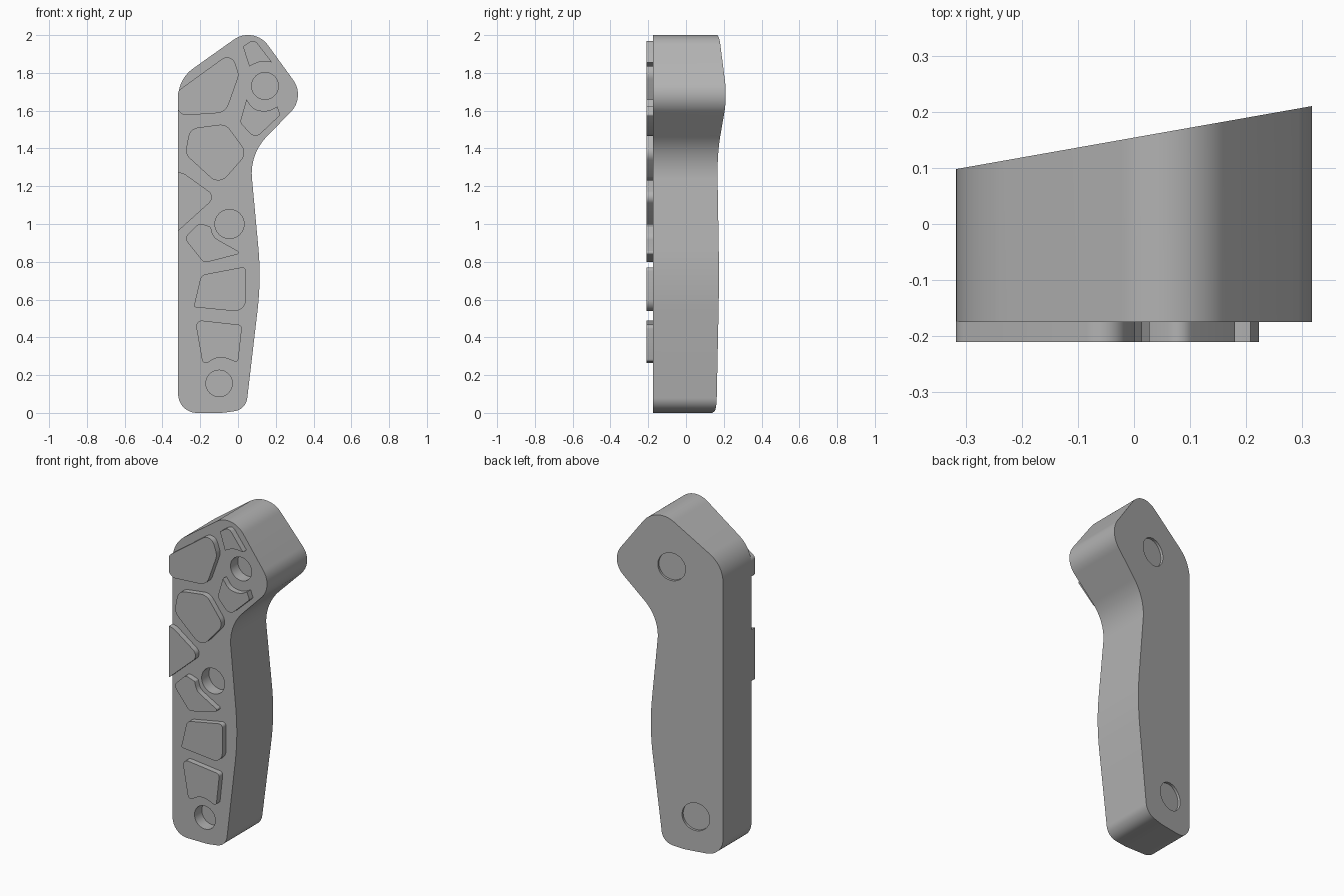
import bpy, bmesh, math
from mathutils import Vector, Matrix

cube = bpy.data.objects.get("Cube")
if cube:
    bpy.data.objects.remove(cube, do_unlink=True)

grey = bpy.data.materials.new("plain grey")
grey.use_nodes = True
grey.diffuse_color = (0.45, 0.45, 0.45, 1)
grey.node_tree.nodes["Principled BSDF"].inputs["Base Color"].default_value = (0.45, 0.45, 0.45, 1)

FRONT, PAD_FRONT = -0.175, -0.21
SLOPE = 0.177


def back(x):
    return 0.154 + SLOPE * x


def rounded(corners, steps=10):
    """Polygon outline with a fillet of the given radius at each (x, z, r) corner."""
    out = []
    for i, (x, z, r) in enumerate(corners):
        p = Vector((x, z))
        a = Vector(corners[i - 1][:2]) - p
        b = Vector(corners[(i + 1) % len(corners)][:2]) - p
        if r == 0:
            out.append(p)
            continue
        half = a.angle(b) / 2
        reach = min(r / math.tan(half), a.length * 0.49, b.length * 0.49)
        r = reach * math.tan(half)
        a.normalize()
        b.normalize()
        centre = p + (a + b).normalized() * (r / math.sin(half))
        start, end = p + a * reach - centre, p + b * reach - centre
        sweep = start.angle(end)
        for k in range(steps + 1):
            t = k / steps
            out.append(centre + (start * math.sin((1 - t) * sweep)
                                 + end * math.sin(t * sweep)) / math.sin(sweep))
    return out


def make_object(name, bm):
    bmesh.ops.recalc_face_normals(bm, faces=bm.faces)
    mesh = bpy.data.meshes.new(name)
    bm.to_mesh(mesh)
    bm.free()
    mesh.materials.append(grey)
    obj = bpy.data.objects.new(name, mesh)
    bpy.context.collection.objects.link(obj)
    return obj


def prism(name, outline, front, rear):
    """Extrude an x-z outline from front to the rear depth, a function of x."""
    bm = bmesh.new()
    near = [bm.verts.new((p.x, front, p.y)) for p in outline]
    far = [bm.verts.new((p.x, rear(p.x), p.y)) for p in outline]
    bm.faces.new(near)
    bm.faces.new(far)
    for i in range(len(near)):
        j = (i + 1) % len(near)
        bm.faces.new((near[i], near[j], far[j], far[i]))
    return make_object(name, bm)


def select_only(obj):
    bpy.ops.object.select_all(action='DESELECT')
    obj.select_set(True)
    bpy.context.view_layer.objects.active = obj


def drill(body, centre, axis, radius, depth):
    """Cut a blind round hole of the given depth."""
    bm = bmesh.new()
    turn = Vector(axis).to_track_quat('Z', 'Y').to_matrix().to_4x4()
    bmesh.ops.create_cone(bm, cap_ends=True, segments=48, radius1=radius, radius2=radius,
                          depth=2 * depth, matrix=Matrix.Translation(centre) @ turn)
    cutter = make_object("hole_cutter", bm)
    cutter.hide_render = True
    mod = body.modifiers.new("hole", 'BOOLEAN')
    mod.operation = 'DIFFERENCE'
    mod.solver = 'EXACT'
    mod.object = cutter
    select_only(body)
    bpy.ops.object.modifier_apply(modifier=mod.name)
    bpy.data.objects.remove(cutter, do_unlink=True)


# Grip body with a slanted back
body = prism("grip_body", rounded([
    (-0.317, 0, 0.1), (-0.08, 0, 0.3), (0.042, 0.018, 0.1), (0.123, 0.71, 1.6),
    (0.062, 1.37, 0.28), (0.357, 1.673, 0.13), (0.083, 2.051, 0.13),
    (-0.317, 1.767, 0.19)], 16), FRONT, back)

# Blind holes in the front, and shallow ones square to the slanted back
for x, z, r in [(0.143, 1.731, 0.071), (-0.045, 1.0, 0.077), (-0.1, 0.156, 0.07)]:
    drill(body, (x, FRONT, z), (0, 1, 0), r, 0.07)
for x, z in [(-0.01, 1.7), (-0.155, 0.21)]:
    drill(body, (x, back(x), z), (-SLOPE, 1, 0), 0.084, 0.015)

# Raised grip pads
pads = {
    "upper_left_pad": [(-0.317, 1.6, 0.02), (-0.317, 1.705, 0.03), (-0.035, 1.91, 0.05),
                       (0.006, 1.79, 0.07), (-0.065, 1.59, 0.07), (-0.29, 1.575, 0.05)],
    "upper_middle_pad": [(-0.255, 1.505, 0.06), (-0.065, 1.53, 0.06), (0.05, 1.375, 0.06),
                         (-0.1, 1.205, 0.06), (-0.28, 1.37, 0.06)],
    "edge_pad": [(-0.317, 1.275, 0), (-0.285, 1.267, 0.04), (-0.115, 1.145, 0.04),
                 (-0.317, 0.963, 0)],
    "middle_pad": [(-0.205, 1.005, 0.03), (-0.145, 0.985, 0.01), (-0.13, 0.93, 0.06),
                   (0.02, 0.845, 0.01), (-0.18, 0.794, 0.03), (-0.285, 0.925, 0.03)],
    "lower_pad": [(-0.195, 0.73, 0.04), (0.042, 0.775, 0.02), (0.042, 0.533, 0.06),
                  (-0.235, 0.56, 0.01)],
    "bottom_pad": [(-0.228, 0.493, 0.03), (0.022, 0.465, 0.02), (0, 0.265, 0.015),
                   (-0.1, 0.305, 0.1), (-0.185, 0.25, 0.02)],
    "top_pad": [(0.026, 1.94, 0.005), (0.085, 1.98, 0.03), (0.18, 1.856, 0),
                (0.115, 1.862, 0.1), (0.06, 1.834, 0)],
    "head_pad": [(0.045, 1.66, 0), (0.085, 1.602, 0.1), (0.16, 1.597, 0.1),
                 (0.208, 1.622, 0), (0.224, 1.577, 0.01), (0.09, 1.45, 0.04),
                 (0.01, 1.538, 0.03)],
}
parts = [body]
for name, corners in pads.items():
    parts.append(prism(name, rounded(corners, 6), PAD_FRONT, lambda x: FRONT + 0.002))

for obj in parts:
    select_only(obj)
    bpy.ops.object.shade_smooth_by_angle(angle=math.radians(30))
